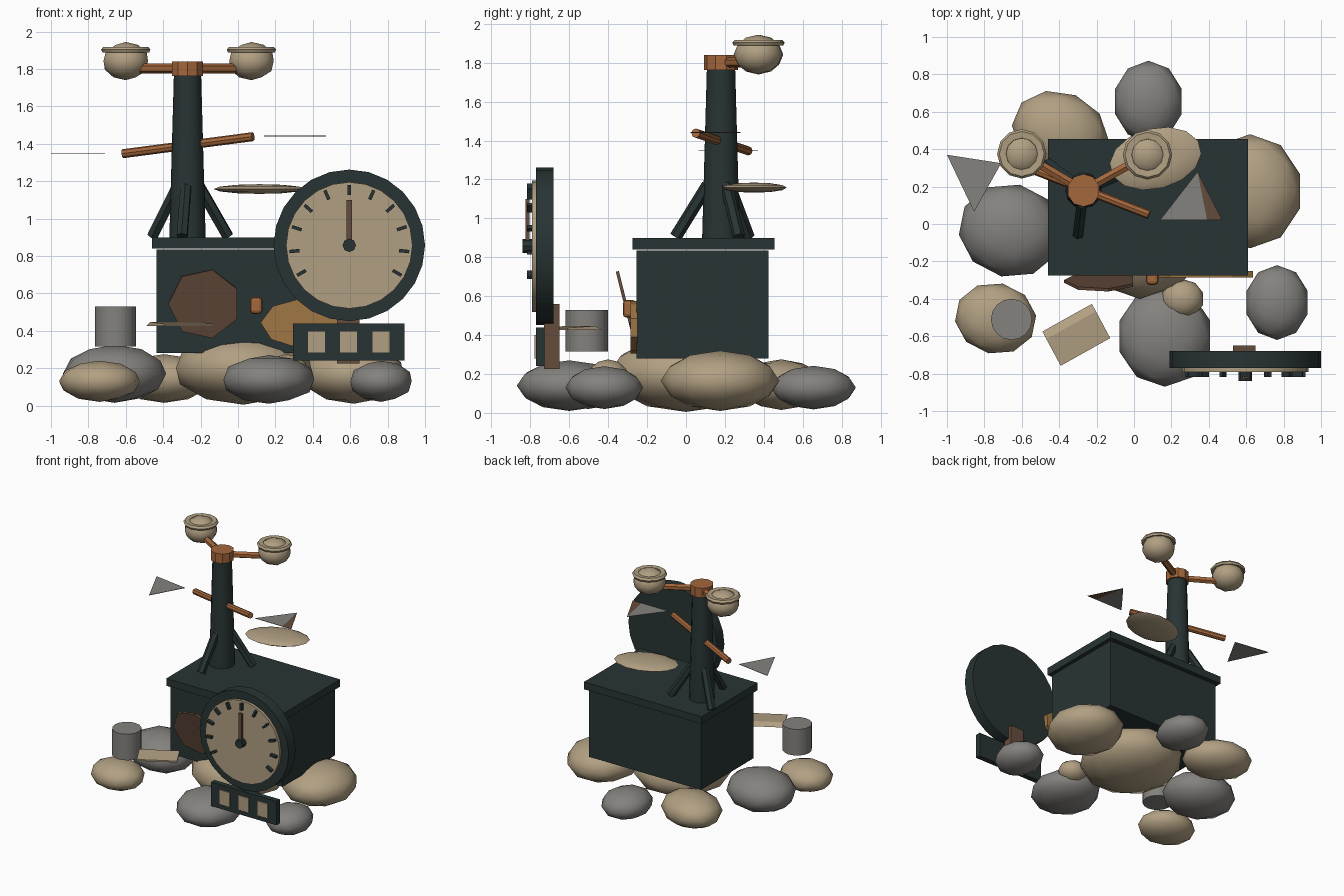
import bpy, bmesh, math
from mathutils import Vector, Matrix

if "Cube" in bpy.data.objects:
    bpy.data.objects.remove(bpy.data.objects["Cube"], do_unlink=True)


def material(name, rgb):
    m = bpy.data.materials.new(name)
    m.use_nodes = True
    m.diffuse_color = (*rgb, 1)
    m.node_tree.nodes["Principled BSDF"].inputs["Base Color"].default_value = (*rgb, 1)
    return m


DARK = material("dark_slate", (0.022, 0.034, 0.034))
SAND = material("sand", (0.44, 0.35, 0.225))
GREY = material("stone_grey", (0.23, 0.223, 0.209))
COPPER = material("copper", (0.37, 0.135, 0.045))
BROWN = material("dark_brown", (0.13, 0.073, 0.046))
OCHRE = material("ochre", (0.35, 0.185, 0.06))


def finish(bm, name, mat, smooth=None):
    bmesh.ops.recalc_face_normals(bm, faces=bm.faces)
    me = bpy.data.meshes.new(name)
    bm.to_mesh(me)
    bm.free()
    me.materials.append(mat)
    ob = bpy.data.objects.new(name, me)
    bpy.context.scene.collection.objects.link(ob)
    if smooth:
        bpy.ops.object.select_all(action='DESELECT')
        ob.select_set(True)
        bpy.context.view_layer.objects.active = ob
        bpy.ops.object.shade_smooth_by_angle(angle=math.radians(smooth))
    return ob


def box(name, mat, x, y, z, turn=None):
    """Box from (min, max) ranges, optionally turned about its own centre."""
    bm = bmesh.new()
    mid = Vector([(a + b) / 2 for a, b in (x, y, z)])
    size = [b - a for a, b in (x, y, z)]
    bmesh.ops.create_cube(bm, size=1, matrix=Matrix.Translation(mid)
                          @ (turn or Matrix()) @ Matrix.Diagonal((*size, 1)))
    return finish(bm, name, mat)


def rod(name, mat, start, end, r1, r2=None, sides=12, smooth=40, spin=0, squash=1):
    """Tapered cylinder running from start to end."""
    a, b = Vector(start), Vector(end)
    d = b - a
    bm = bmesh.new()
    bmesh.ops.create_cone(bm, cap_ends=True, segments=sides, radius1=r1,
                          radius2=r1 if r2 is None else r2, depth=d.length,
                          matrix=Matrix.Translation((a + b) / 2)
                          @ d.to_track_quat('Z', 'Y').to_matrix().to_4x4()
                          @ Matrix.Diagonal((1, squash, 1, 1)) @ Matrix.Rotation(spin, 4, 'Z'))
    return finish(bm, name, mat, smooth)


def blob(name, mat, centre, radii, turn=0, detail=2):
    bm = bmesh.new()
    bmesh.ops.create_icosphere(bm, subdivisions=detail, radius=1,
                               matrix=Matrix.Translation(centre)
                               @ Matrix.Rotation(turn, 4, 'Z')
                               @ Matrix.Diagonal((*radii, 1)))
    return finish(bm, name, mat, 60)


def plate(name, mat, points, z, thick=0.003):
    """Thin horizontal polygon."""
    bm = bmesh.new()
    face = bm.faces.new([bm.verts.new((x, y, z)) for x, y in points])
    new = bmesh.ops.extrude_face_region(bm, geom=[face])["geom"]
    bmesh.ops.translate(bm, vec=(0, 0, thick),
                        verts=[v for v in new if isinstance(v, bmesh.types.BMVert)])
    return finish(bm, name, mat)


# Boulders around the base
blob("centre_boulder", SAND, (0.03, 0, 0.2), (0.38, 0.4, 0.195))
blob("left_boulder", GREY, (-0.66, -0.035, 0.17), (0.28, 0.25, 0.155), -0.2)
blob("front_left_boulder", SAND, (-0.74, -0.505, 0.13), (0.22, 0.19, 0.11), -0.2)
blob("front_boulder", GREY, (0.165, -0.6, 0.14), (0.255, 0.27, 0.13))
blob("front_pebble", SAND, (0.26, -0.4, 0.19), (0.115, 0.105, 0.085))
blob("front_right_boulder", GREY, (0.765, -0.42, 0.13), (0.172, 0.2, 0.11))
blob("right_boulder", SAND, (0.62, 0.175, 0.165), (0.28, 0.305, 0.155))
blob("back_boulder", GREY, (0.077, 0.655, 0.13), (0.187, 0.218, 0.112))
blob("back_left_boulder", SAND, (-0.395, 0.49, 0.145), (0.265, 0.215, 0.13), -0.4)

# Cabinet and lid
box("cabinet", DARK, (-0.435, 0.585), (-0.255, 0.425), (0.28, 0.835))
box("cabinet_lid", DARK, (-0.46, 0.61), (-0.275, 0.455), (0.84, 0.9))

# Mast with three braces
MX, MY = -0.27, 0.18
rod("mast", DARK, (MX, MY, 0.9), (MX, MY, 1.765), 0.097, 0.073, 12)
for i in range(3):
    a = math.radians(23 + 120 * i)
    c, s = math.cos(a), math.sin(a)
    rod("mast_brace", DARK, (MX + 0.235 * c, MY + 0.235 * s, 0.905),
        (MX + 0.07 * c, MY + 0.07 * s, 1.17), 0.032, sides=6, smooth=None)

# Wind cups on a copper hub
rod("rotor_hub", COPPER, (MX, MY, 1.762), (MX, MY, 1.84), 0.088, sides=10, smooth=30)
for cx, cy in ((-0.6, 0.375), (0.072, 0.37)):
    rod("rotor_arm", COPPER, (MX, MY, 1.802), (cx, cy, 1.802), 0.026, sides=6, smooth=None)
    blob("wind_cup", SAND, (cx, cy, 1.842), (0.125, 0.125, 0.102))
    rim = bmesh.new()
    rings = []
    for r, z in ((0.08, 1.9), (0.125, 1.888), (0.132, 1.903), (0.12, 1.918), (0.085, 1.915)):
        rings.append([rim.verts.new((cx + r * math.cos(t * math.tau / 12),
                                     cy + r * math.sin(t * math.tau / 12), z))
                      for t in range(12)])
    for k in range(len(rings)):
        p, q = rings[k], rings[(k + 1) % len(rings)]
        for t in range(12):
            u = (t + 1) % 12
            rim.faces.new((p[t], p[u], q[u], q[t]))
    finish(rim, "cup_rim", SAND, 40)

# Wind vane rod with its two loose fins
rod("vane_rod", COPPER, (-0.615, 0.32, 1.347), (0.08, 0.05, 1.438), 0.024, sides=8, smooth=30)
plate("tail_fin", GREY, ((-1, 0.37), (-0.71, 0.325), (-0.855, 0.065)), 1.347)
plate("pointer_fin", GREY, ((0.14, 0.022), (0.39, 0.022), (0.34, 0.28)), 1.44)
plate("pointer_fin_edge", BROWN, ((0.39, 0.022), (0.47, 0.022), (0.34, 0.28)), 1.44)

# Shallow dish hovering over the lid
tilt = Matrix.Translation((0.115, 0.35, 1.158)) @ Matrix.Rotation(0.25, 4, 'Z')
dish = bmesh.new()
bmesh.ops.create_uvsphere(dish, u_segments=14, v_segments=6, radius=1,
                          matrix=tilt @ Matrix.Diagonal((0.25, 0.162, 0.026, 1)))
finish(dish, "floating_dish", SAND, 40)

# Large dial
DX, DZ = 0.595, 0.857
rod("dial_case", DARK, (DX, -0.68, DZ), (DX, -0.77, DZ), 0.405, sides=24)
rod("dial_face", SAND, (DX, -0.765, DZ), (DX, -0.792, DZ), 0.338, sides=24)
for i in range(11):
    a = math.radians(-120 + 24 * i)
    px, pz = DX + 0.295 * math.sin(a), DZ + 0.295 * math.cos(a)
    box("dial_tick", DARK, (px - 0.009, px + 0.009), (-0.818, -0.79),
        (pz - 0.027, pz + 0.027), Matrix.Rotation(a, 4, 'Y'))
box("dial_needle", BROWN, (DX - 0.015, DX + 0.015), (-0.825, -0.805), (0.85, 1.1))
rod("needle_hub", DARK, (DX, -0.79, DZ), (DX, -0.84, DZ), 0.036, sides=8, smooth=None)

# Post and window panel beneath the dial
box("dial_post", BROWN, (0.53, 0.65), (-0.73, -0.65), (0.225, 0.56))
box("counter_panel", DARK, (0.295, 0.89), (-0.77, -0.728), (0.242, 0.44))
for wx in (0.42, 0.592, 0.765):
    box("counter_window", SAND, (wx - 0.048, wx + 0.048), (-0.779, -0.77), (0.28, 0.4))

# Leaning hatch, wall plate and knob on the cabinet front
hatch_mid, lean = Vector((-0.18, -0.307, 0.545)), Vector((0, -0.97, -0.245))
rod("leaning_hatch", BROWN, hatch_mid - lean * 0.008, hatch_mid + lean * 0.008,
    0.193, sides=7, smooth=None, spin=math.pi / 2)
rod("wall_plate", OCHRE, (0.385, -0.25, 0.44), (0.385, -0.285, 0.44), 0.265,
    sides=9, smooth=None, spin=0.15, squash=0.52)
knob = box("cabinet_knob", COPPER, (0.065, 0.13), (-0.325, -0.255), (0.49, 0.58))
soft = knob.modifiers.new("soft_edges", 'BEVEL')
soft.width, soft.segments = 0.018, 2

# Grey drum and loose slab at the front left
rod("drum", GREY, (-0.655, -0.51, 0.315), (-0.655, -0.51, 0.53), 0.11, sides=16)
slab = bmesh.new()
origin, along, across = Vector((-0.49, -0.575, 0.425)), Vector((0.265, 0.148, 0)), Vector((0.098, -0.183, 0))
ends = [[slab.verts.new(origin + along * s + across * t + Vector((0, 0, h)))
         for t, h in ((0, 0), (0.22, 0.022), (1, 0.012), (1, 0))] for s in (0, 1)]
for i in range(4):
    j = (i + 1) % 4
    slab.faces.new((ends[0][i], ends[0][j], ends[1][j], ends[1][i]))
for end in ends:
    slab.faces.new(end)
finish(slab, "loose_slab", SAND)
